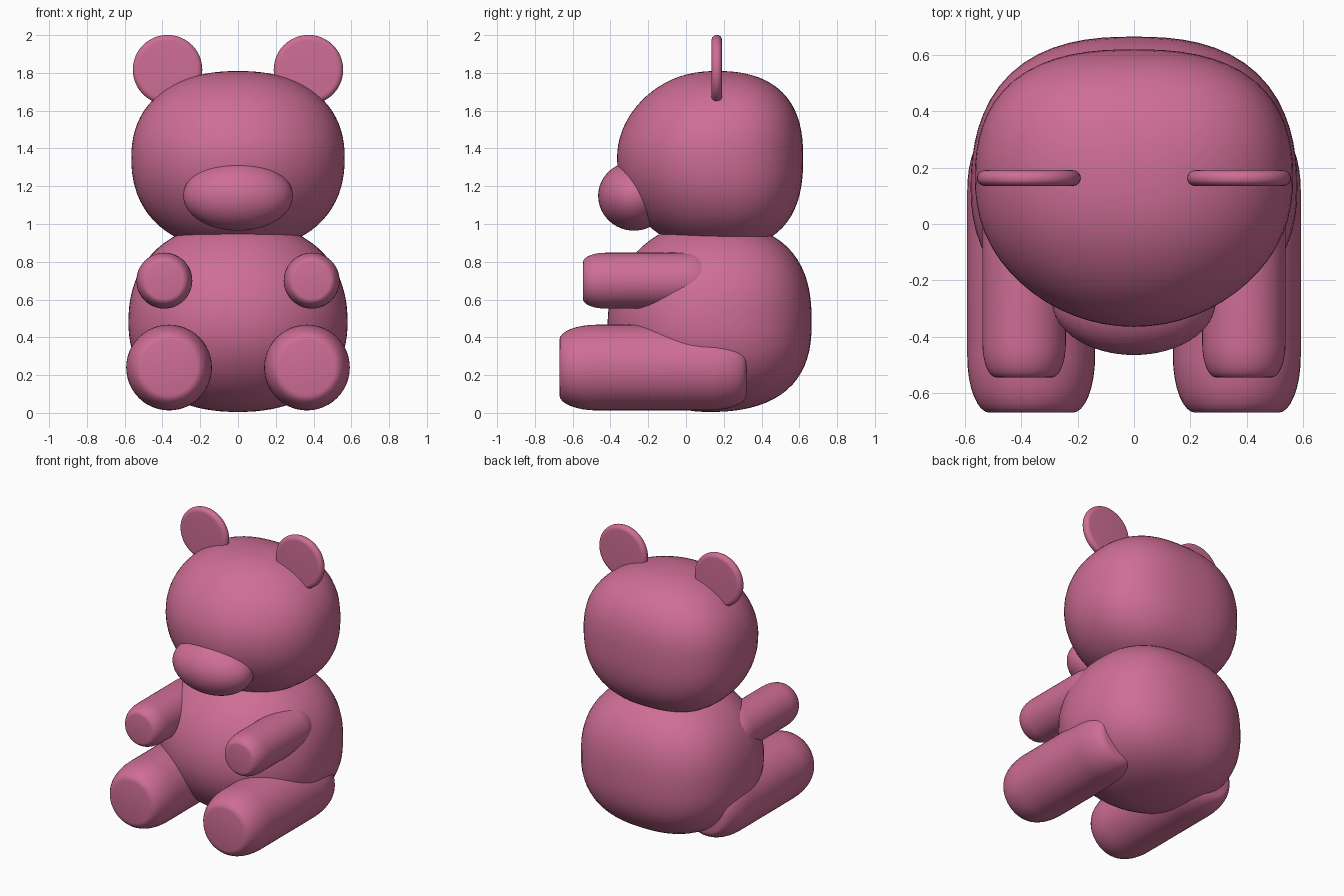
import bpy
import bmesh
import math
from mathutils import Vector, Matrix

cube = bpy.data.objects.get("Cube")
if cube:
    bpy.data.objects.remove(cube, do_unlink=True)

pink = bpy.data.materials.new("soft_pink")
pink.use_nodes = True
colour = (0.62, 0.155, 0.30, 1)
pink.diffuse_color = colour
pink.node_tree.nodes["Principled BSDF"].inputs["Base Color"].default_value = colour


def finish(bm, name, angle=60):
    bmesh.ops.recalc_face_normals(bm, faces=bm.faces)
    mesh = bpy.data.meshes.new(name)
    bm.to_mesh(mesh)
    bm.free()
    mesh.materials.append(pink)
    obj = bpy.data.objects.new(name, mesh)
    bpy.context.collection.objects.link(obj)
    bpy.ops.object.select_all(action="DESELECT")
    obj.select_set(True)
    bpy.context.view_layer.objects.active = obj
    bpy.ops.object.shade_smooth_by_angle(angle=math.radians(angle))
    return obj


def plump_form(name, centre, width, front, back, below, above, p_front=2.0, p_back=2.0):
    """Rounded form with separate extents per side and a squarer back."""
    bm = bmesh.new()
    bmesh.ops.create_uvsphere(bm, u_segments=64, v_segments=40, radius=1)
    for v in bm.verts:
        d = v.co.normalized()
        t = (d.y + 1) / 2
        t = t * t * (3 - 2 * t)
        p = p_front + (p_back - p_front) * t
        d /= sum(abs(c) ** p for c in d) ** (1 / p)
        v.co = Vector(centre) + Vector((
            d.x * width,
            d.y * (back if d.y > 0 else front),
            d.z * (above if d.z > 0 else below)))
    return finish(bm, name)


def turned_form(name, centre, profile):
    """Revolve (radius, y) points around an axis parallel to y."""
    bm = bmesh.new()
    points = [bm.verts.new((r, y, 0)) for r, y in profile]
    edges = [bm.edges.new(pair) for pair in zip(points, points[1:])]
    bmesh.ops.spin(bm, geom=points + edges, cent=(0, 0, 0), axis=(0, 1, 0),
                   angle=math.tau, steps=48)
    bmesh.ops.remove_doubles(bm, verts=bm.verts, dist=0.0001)
    bmesh.ops.transform(bm, matrix=Matrix.Translation(centre), verts=bm.verts)
    return finish(bm, name)


def rounded_profile(radius, start, end, inset, depth, steps=8):
    """Flat-ended profile with elliptical rounding at both ends."""
    half = []
    for i in range(steps + 1):
        a = math.pi / 2 * i / steps
        half.append((radius - inset * (1 - math.sin(a)), depth * (1 - math.cos(a))))
    return ([(0, start)] + [(r, start + y) for r, y in half]
            + [(r, end - y) for r, y in reversed(half)] + [(0, end)])


# Torso, head and muzzle
plump_form("body", (0, 0.13, 0.48), 0.58, 0.545, 0.535, 0.475, 0.53, 2.0, 2.5)
plump_form("head", (0, 0.17, 1.35), 0.565, 0.535, 0.45, 0.49, 0.46, 2.0, 2.5)
plump_form("muzzle", (0, -0.275, 1.15), 0.29, 0.19, 0.19, 0.185, 0.18)

# Paired limbs and ears
for side, s in (("left", 1), ("right", -1)):
    turned_form(side + "_leg", (s * 0.365, 0, 0.24),
                rounded_profile(0.227, -0.67, 0.32, 0.08, 0.2))
    turned_form(side + "_arm", (s * 0.39, 0, 0.70),
                rounded_profile(0.148, -0.545, 0.12, 0.05, 0.12))
    turned_form(side + "_ear", (s * 0.373, 0.163, 1.817),
                rounded_profile(0.184, -0.028, 0.028, 0.03, 0.026))
